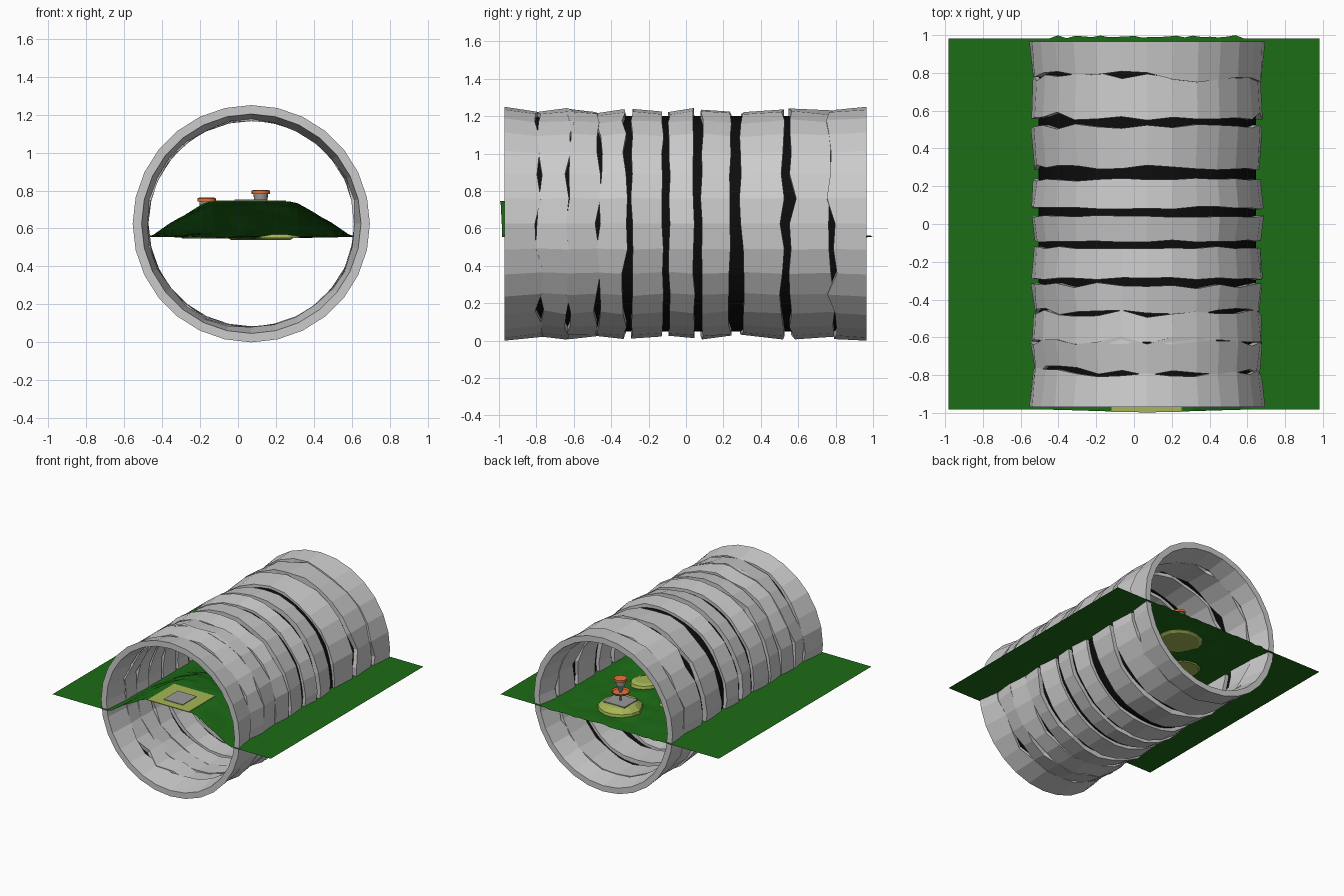
import bpy, bmesh, math, random
from mathutils import Vector, noise

if "Cube" in bpy.data.objects:
    bpy.data.objects.remove(bpy.data.objects["Cube"])

random.seed(7)
CX, CZ = 0.07, 0.625      # tunnel axis
GROUND = 0.555


def material(name, rgb):
    m = bpy.data.materials.new(name)
    m.diffuse_color = (*rgb, 1)
    m.use_nodes = True
    m.node_tree.nodes["Principled BSDF"].inputs["Base Color"].default_value = m.diffuse_color
    return m


GRASS = material("grass", (0.012, 0.15, 0.008))
LIGHT = material("light_grass", (0.38, 0.47, 0.09))
BLACK = material("black", (0.004, 0.004, 0.004))
ORANGE = material("orange", (0.8, 0.17, 0.04))
SLATE = material("slate", (0.32, 0.32, 0.32))


def add(name, bm, mat=None):
    bmesh.ops.recalc_face_normals(bm, faces=bm.faces)
    me = bpy.data.meshes.new(name)
    bm.to_mesh(me)
    bm.free()
    ob = bpy.data.objects.new(name, me)
    bpy.context.collection.objects.link(ob)
    if mat:
        me.materials.append(mat)
    return ob


def lathe(name, center, profile, n, mat=None, closed=False, wobble=0.0):
    """Revolve (radius, height) points around a vertical axis."""
    bm = bmesh.new()
    cols = []
    for i in range(n):
        a = math.tau * i / n
        w = 1 + random.uniform(-wobble, wobble)
        cols.append([bm.verts.new((center[0] + r * w * math.cos(a),
                                   center[1] + r * w * math.sin(a), z))
                     for r, z in profile])
    k = len(profile)
    for i in range(n):
        p, q = cols[i], cols[(i + 1) % n]
        for j in range(k if closed else k - 1):
            bm.faces.new((p[j], q[j], q[(j + 1) % k], p[(j + 1) % k]))
    if not closed:
        bm.faces.new([c[0] for c in cols])
        bm.faces.new([c[-1] for c in cols])
    return add(name, bm, mat)


def box(name, loc, size, mat=None):
    bm = bmesh.new()
    bmesh.ops.create_cube(bm, size=1)
    for v in bm.verts:
        v.co = Vector(a * b for a, b in zip(v.co, size)) + Vector(loc)
    return add(name, bm, mat)


# Tunnel rings: rough stone bands (start, end, edge jitter)
RINGS = [(-.97, -.78, .03), (-.78, -.62, .03), (-.625, -.475, .02), (-.465, -.325, .018),
         (-.29, -.125, .006), (-.09, .042, .006), (.085, .235, .008), (.30, .515, .015),
         (.57, .78, .025), (.78, .965, .03)]
N = 28
for k, (y0, y1, jit) in enumerate(RINGS):
    bm = bmesh.new()
    first, last = k == 0, k == len(RINGS) - 1
    oa, ob_ = (0.598, 0.614) if k % 2 else (0.614, 0.602)
    if first:
        oa = 0.622
    if last:
        oa, ob_ = 0.612, 0.622
    cols = []
    for i in range(N):
        a = math.tau * i / N
        ya = y0 + (0 if first else random.uniform(-jit, jit))
        yb = y1 + (0 if last else random.uniform(-jit, jit))
        ra = oa + (0.003 if first else random.uniform(-.006, .006))
        rb = ob_ + (0.003 if last else random.uniform(-.006, .006))
        ia = 0.578 if first else 0.548 + random.uniform(-.008, .008)
        ib = 0.578 if last else 0.548 + random.uniform(-.008, .008)
        cols.append([bm.verts.new((CX + r * math.sin(a), y, CZ + r * math.cos(a)))
                     for r, y in ((ra, ya), (rb, yb), (ib, yb), (ia, ya))])
    for i in range(N):
        p, q = cols[i], cols[(i + 1) % N]
        for j in range(4):
            bm.faces.new((p[j], q[j], q[(j + 1) % 4], p[(j + 1) % 4]))
    add(f"tunnel_ring_{k + 1}", bm)

# Black inner tube seen through the gaps
bm = bmesh.new()
cols = [[bm.verts.new((CX + .575 * math.sin(math.tau * i / 64), y,
                       CZ + .575 * math.cos(math.tau * i / 64))) for y in (-.85, .85)]
        for i in range(64)]
for i in range(64):
    p, q = cols[i], cols[(i + 1) % 64]
    bm.faces.new((p[0], q[0], q[1], p[1]))
add("tunnel_lining", bm, BLACK)


# Terrain: flat sheet with a hill running in from the front
def hill(x, y):
    d = abs(x - 0.07)
    side = min(1, max(0, (0.53 - d) / 0.31))
    fall = min(1, max(0, (0.25 - y) / 0.88))
    h = 0.188 * side ** 0.9 * fall * fall * (3 - 2 * fall)
    flat = d < 0.22 and y < -0.62
    if d < 0.5 and not flat:
        h += 0.014 * noise.noise(Vector((x * 7, y * 7, 3))) * min(1, (0.5 - d) * 6)
    return min(h, 0.188)


bm = bmesh.new()
bmesh.ops.create_grid(bm, x_segments=44, y_segments=44, size=0.983)
for v in bm.verts:
    v.co.z = GROUND + hill(v.co.x, v.co.y)
    if abs(v.co.x - 0.07) < 0.5 and v.co.y > 0.98:
        v.co.y += random.uniform(0, .017)
    if abs(v.co.x - 0.07) < 0.5 and v.co.y < -0.98:
        v.co.y -= 0.015 * (1 - abs(v.co.x - 0.07) / 0.5)
bmesh.ops.triangulate(bm, faces=bm.faces)
add("terrain", bm, GRASS)

# Tee area on the hill top
box("tee_green", (0.067, -0.825, 0.744), (0.37, 0.34, 0.006), LIGHT)
box("tee_pad", (0.066, -0.837, 0.748), (0.17, 0.18, 0.008), SLATE)

# Light grass mounds
lathe("basket_mound", (0.12, 0.67),
      [(.15, .538), (.17, .55), (.165, .575), (.125, .608), (.09, .612)], 14, LIGHT, wobble=.05)
lathe("second_mound", (-0.17, 0.36),
      [(.12, .546), (.13, .555), (.12, .568), (.08, .578)], 14, LIGHT, wobble=.05)
lathe("side_mound", (0.22, 0.22),
      [(.11, .55), (.10, .575), (.07, .585)], 12, LIGHT, wobble=.05)
box("basket_pad", (0.12, 0.67, 0.613), (0.19, 0.17, 0.01), SLATE)


# Catching baskets: pole, tray, hanging chains, top band
def basket(tag, x, y, z, s):
    c = (x, y)
    P = lambda pts: [(r * s, z + h * s) for r, h in pts]
    lathe(tag + "_pole", c, P([(.008, 0), (.008, .175)]), 10, SLATE)
    lathe(tag + "_tray", c, P([(.045, .06), (.064, .064), (.072, .08), (.066, .08),
                               (.058, .07), (.02, .068)]), 20, ORANGE)
    lathe(tag + "_chains", c, P([(.014, .082), (.022, .105), (.036, .135), (.038, .168)]), 16, SLATE)
    lathe(tag + "_top_band", c, P([(.048, .166), (.048, .184), (.04, .187)]), 20, ORANGE)


basket("basket", 0.12, 0.67, 0.615, 1.0)
basket("second_basket", -0.165, 0.36, 0.575, 1.0)
